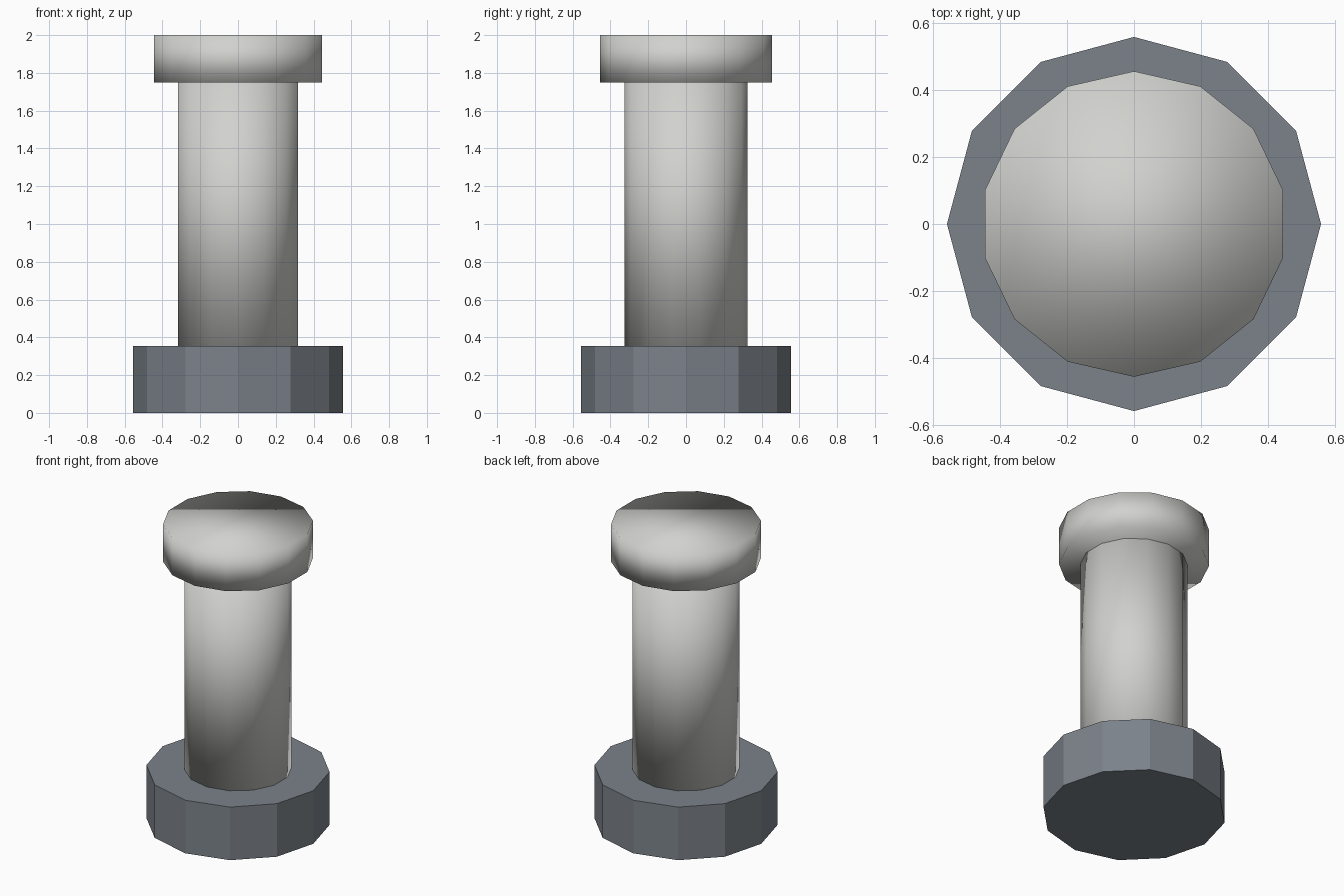
import bpy

cube = bpy.data.objects.get("Cube")
if cube:
    bpy.data.objects.remove(cube, do_unlink=True)


def make_material(name, color):
    mat = bpy.data.materials.new(name)
    mat.use_nodes = True
    mat.diffuse_color = (*color, 1)
    mat.node_tree.nodes["Principled BSDF"].inputs["Base Color"].default_value = (*color, 1)
    return mat


def make_cylinder(name, sides, radius, bottom, top, mat, smooth):
    bpy.ops.mesh.primitive_cylinder_add(
        vertices=sides, radius=radius, depth=top - bottom,
        location=(0, 0, (bottom + top) / 2))
    obj = bpy.context.object
    obj.name = name
    obj.data.materials.append(mat)
    if smooth:
        # Smooth across the rims too, for the soft pillowed look
        bpy.ops.object.shade_smooth()
    else:
        bpy.ops.object.shade_flat()
    return obj


light_grey = make_material("light grey", (0.64, 0.64, 0.62))
slate_grey = make_material("slate grey", (0.2, 0.225, 0.255))

# Faceted foot, smooth column and wider cap
make_cylinder("base", 12, 0.557, 0, 0.355, slate_grey, False)
make_cylinder("shaft", 14, 0.325, 0.35, 1.755, light_grey, True)
make_cylinder("head", 14, 0.455, 1.75, 2, light_grey, True)
